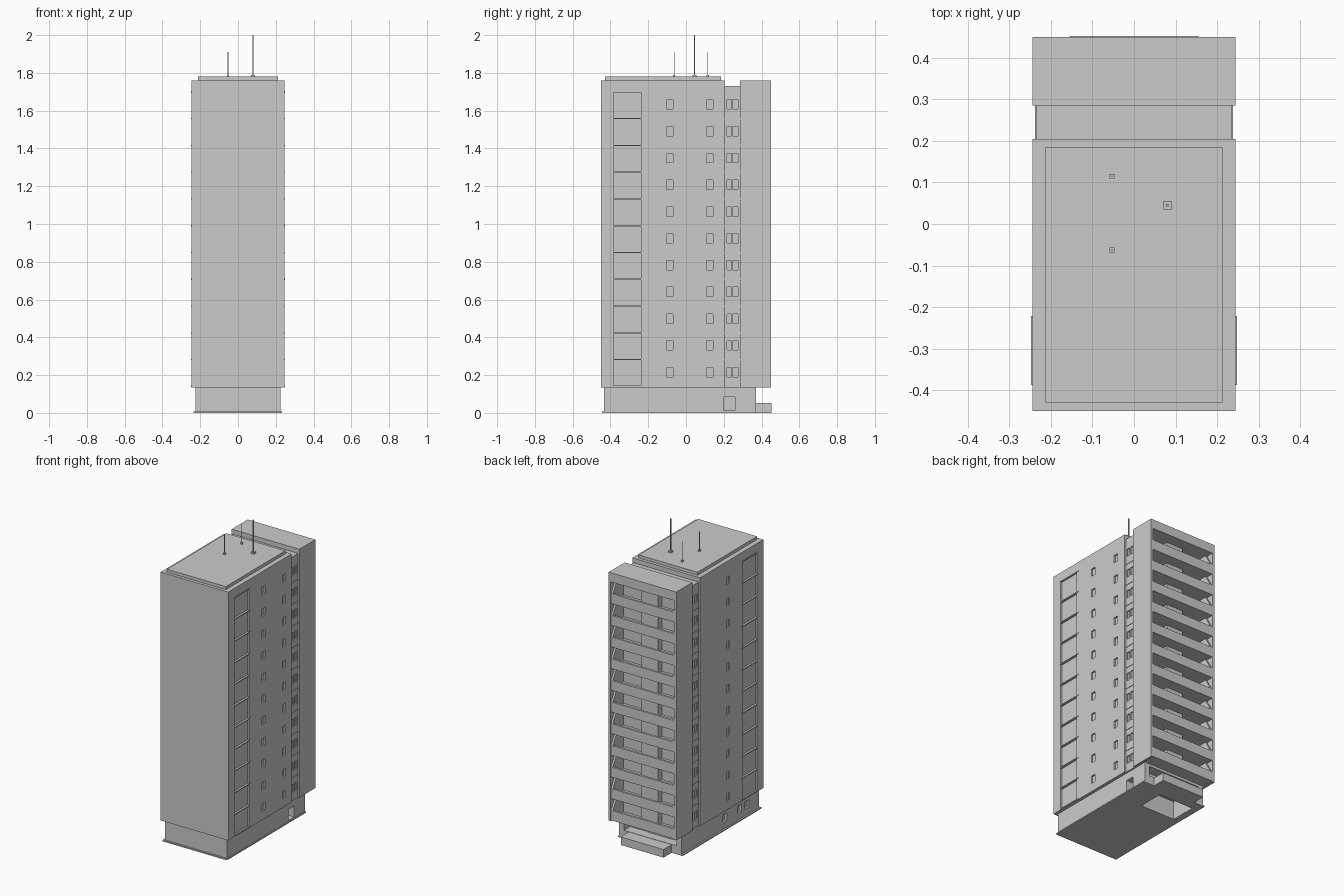
import bpy, bmesh
from mathutils import Vector

if "Cube" in bpy.data.objects:
    bpy.data.objects.remove(bpy.data.objects["Cube"])

PITCH, Z0, FLOORS = 0.1418, 0.14, 11
levels = [Z0 + PITCH * k for k in range(FLOORS)]


def boxes(name, items):
    """One object from several boxes given as x0,x1,y0,y1,z0,z1."""
    bm = bmesh.new()
    for x0, x1, y0, y1, z0, z1 in items:
        r = bmesh.ops.create_cube(bm, size=1)
        for v in r["verts"]:
            v.co = Vector(((x0 + x1) / 2 + v.co.x * (x1 - x0),
                           (y0 + y1) / 2 + v.co.y * (y1 - y0),
                           (z0 + z1) / 2 + v.co.z * (z1 - z0)))
    me = bpy.data.meshes.new(name)
    bm.to_mesh(me)
    bm.free()
    ob = bpy.data.objects.new(name, me)
    bpy.context.collection.objects.link(ob)
    return ob


def cut(ob, items):
    """Carve boxes out of an object."""
    cutter = boxes("cutter", items)
    cutter.hide_render = True
    m = ob.modifiers.new("cut", "BOOLEAN")
    m.operation, m.solver, m.object = "DIFFERENCE", "EXACT", cutter
    bpy.context.view_layer.objects.active = ob
    bpy.ops.object.modifier_apply(modifier=m.name)
    bpy.data.objects.remove(cutter)


def side(s, a, b, *rest):
    """Box on the right (s=1) or left (s=-1), x measured outward."""
    return (min(s * a, s * b), max(s * a, s * b), *rest)


# main tower with recessed window strips and small side windows
tower = boxes("main_tower", [(-.245, .245, -.45, .205, .135, 1.76)])
holes = [side(s, .235, .26, -.385, -.235, .145, 1.70) for s in (1, -1)]
for z in levels:
    for s, y in ((1, -.085), (1, .125), (-1, -.085)):
        holes.append(side(s, .235, .26, y - .017, y + .017, z + .05, z + .10))
cut(tower, holes)

# strip frames and floor bars
frames = []
for s in (1, -1):
    frames += [side(s, .23, .248, -.388, -.222, z - .003, z + .003)
               for z in levels + [Z0 + PITCH * FLOORS]]
    frames.append(side(s, .23, .247, -.238, -.232, Z0, 1.70))
boxes("strip_frames", frames)

# roof slab
boxes("roof_slab", [(-.213, .213, -.43, .185, 1.755, 1.78)])

# antennas: box foot and square mast
for i, (x, y, top, f, r) in enumerate([(.08, .045, 2, .01, .003),
                                       (-.053, .115, 1.91, .006, .0015),
                                       (-.053, -.063, 1.91, .006, .0015)]):
    boxes(f"antenna_{i}", [(x - f, x + f, y - f, y + f, 1.775, 1.79),
                           (x - r, x + r, y - r, y + r, 1.785, top)])

# recessed neck with small windows
neck = boxes("neck", [(-.235, .235, .20, .29, .135, 1.73)])
cut(neck, [side(s, .227, .25, y - .012, y + .012, z + .05, z + .10)
           for s in (1, -1) for z in levels for y in (.228, .262)])
boxes("neck_bands", [side(s, .23, .238, .205, .285, z - .004, z + .004)
                     for s in (1, -1) for z in levels[1:]])

# balcony block shell
boxes("balcony_shell", [
    (-.245, -.23, .285, .45, .135, 1.76), (.23, .245, .285, .45, .135, 1.76),
    (-.23, .23, .285, .335, .135, 1.76), (-.23, .23, .335, .45, 1.70, 1.76),
    (-.06, .06, .335, .375, .145, 1.70)])

# balcony floors and parapets
balconies = []
for z in levels:
    balconies += [(-.23, .23, .335, .448, z, z + .016),
                  (-.23, .23, .434, .448, z + .016, z + .065)]
boxes("balconies", balconies)

# slanted end fins on each balcony
bm = bmesh.new()
for z in levels:
    for x in (-.23, .218):
        prof = [(.335, z + .016), (.446, z + .016), (.446, z + .065),
                (.40, z + PITCH), (.335, z + PITCH)]
        f = bm.faces.new([bm.verts.new((x, y, h)) for y, h in prof])
        e = bmesh.ops.extrude_face_region(bm, geom=[f])
        for v in e["geom"]:
            if isinstance(v, bmesh.types.BMVert):
                v.co.x += .012
bmesh.ops.recalc_face_normals(bm, faces=bm.faces)
me = bpy.data.meshes.new("balcony_fins")
bm.to_mesh(me)
bm.free()
bpy.context.collection.objects.link(bpy.data.objects.new("balcony_fins", me))

# base storey: lobby open to the back and below, side doors and windows
base = boxes("base", [(-.225, .225, -.435, .37, 0, .137)])
cut(base, [(-.19, .06, .14, .31, -.02, .12),
           (-.19, .19, .305, .40, .055, .12),
           (.17, .25, .20, .26, .012, .085),
           (-.25, -.21, -.33, -.29, .05, .10),
           (-.25, -.21, -.25, -.21, .05, .10),
           (-.25, -.21, -.10, -.06, .05, .10)])

# low ground kerb around the base
boxes("ground_kerb", [(-.235, .228, -.446, -.43, 0, .008),
                      (-.235, -.222, -.43, .37, 0, .008),
                      (.222, .232, -.43, .37, 0, .008)])

# rear entrance planter
boxes("rear_planter", [(-.155, .155, .365, .453, 0, .053)])
